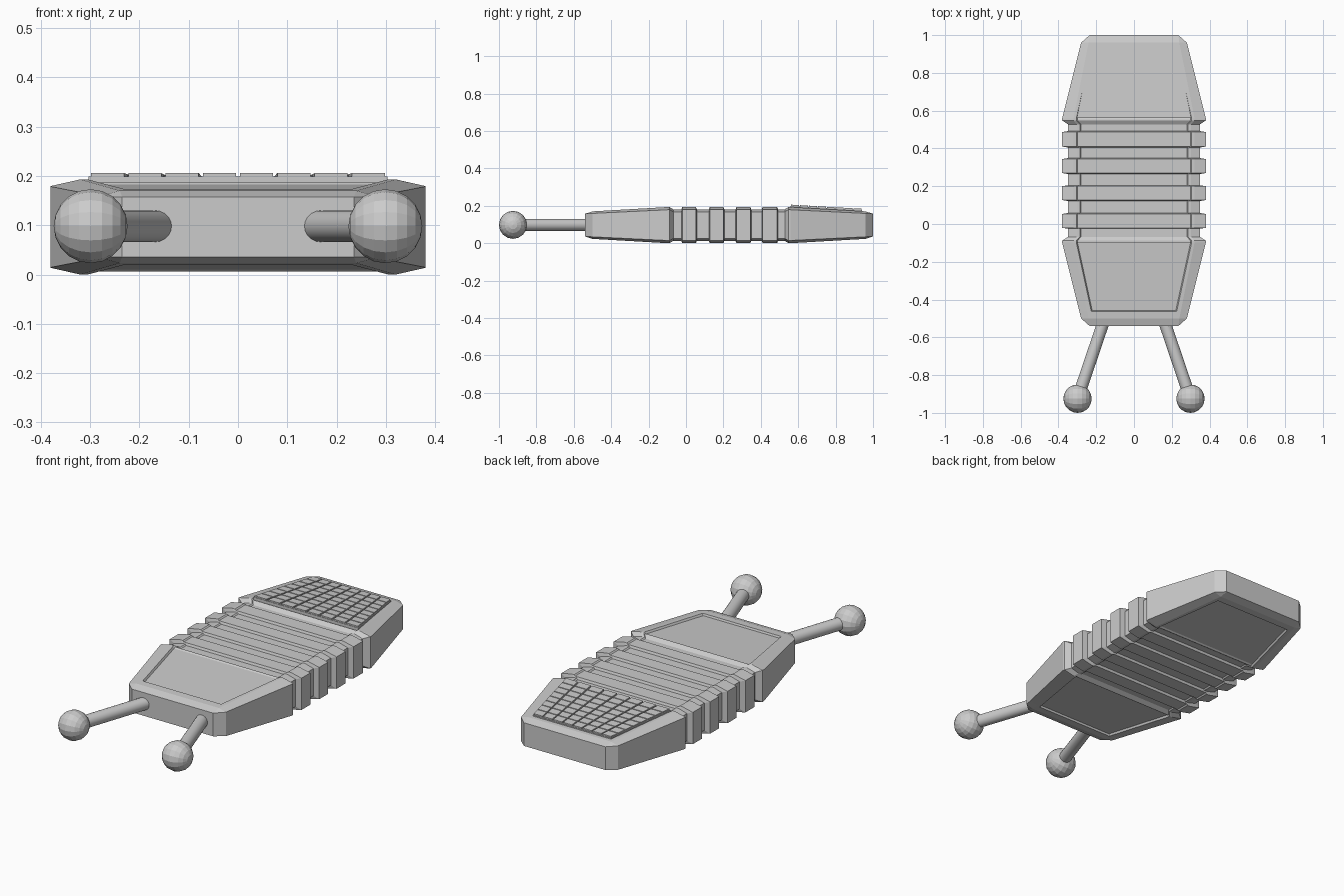
import bpy, bmesh, math
from mathutils import Vector

if "Cube" in bpy.data.objects:
    bpy.data.objects.remove(bpy.data.objects["Cube"])

ZC = 0.0965          # mid-height of the body
YM = 0.23            # body is symmetric about this y


def make_object(name, bm):
    bmesh.ops.remove_doubles(bm, verts=bm.verts, dist=0.0002)
    bmesh.ops.recalc_face_normals(bm, faces=bm.faces)
    me = bpy.data.meshes.new(name)
    bm.to_mesh(me)
    bm.free()
    ob = bpy.data.objects.new(name, me)
    bpy.context.collection.objects.link(ob)
    return ob


def lerp(a, b, t):
    return a + (b - a) * t


# Body sections: y, side x, side height, ridge x, ridge height, panel x, panel height
def end_section(y, sunk):
    t = (y + 0.50) / 0.40
    ridge = lerp(0.0735, 0.0965, t)
    return (y, lerp(0.28, 0.38, t), lerp(0.0625, 0.082, t), lerp(0.24, 0.32, t), ridge,
            lerp(0.218, 0.305, t), ridge - sunk)


def mid_section(y, inset):
    return (y, 0.38 - inset, 0.083 - inset * 0.4, 0.32 - inset * 0.6, 0.0965 - inset * 0.4,
            0.305 - inset * 0.6, 0.0905 - inset * 0.4)


half = [(-0.54, 0.235, 0.0605, 0.235, 0.0605, 0.218, 0.0605),
        end_section(-0.50, 0), end_section(-0.462, 0), end_section(-0.458, 0.01),
        end_section(-0.10, 0.01), mid_section(-0.094, 0), mid_section(-0.088, 0),
        mid_section(-0.068, 0.03)]
sections = list(half)
for rib in (-0.02, 0.053), (0.127, 0.2), (0.27, 0.344), (0.41, 0.487):
    a, b = rib
    sections += [mid_section(a - 0.005, 0.03), mid_section(a, 0),
                 mid_section(b, 0), mid_section(b + 0.005, 0.03)]
sections += [(2 * YM - s[0],) + s[1:] for s in reversed(half)]

# Ribbed body, lofted through the sections
bm = bmesh.new()
rings = []
for y, w, hs, xr, hr, xp, hp in sections:
    quarter = [(w, hs), (xr, hr), (xp, hr), (xp - 0.006, hp)]
    top = quarter + [(-x, z) for x, z in reversed(quarter)]
    loop = top + [(x, -z) for x, z in reversed(top)]
    rings.append([bm.verts.new((x, y, ZC + z)) for x, z in loop])
for r0, r1 in zip(rings, rings[1:]):
    n = len(r0)
    for i in range(n):
        j = (i + 1) % n
        bm.faces.new((r0[i], r0[j], r1[j], r1[i]))
bm.faces.new(rings[0])
bm.faces.new(rings[-1])
make_object("ribbed_body", bm)


# Sloped rear grille: base plate plus a grid of raised tiles
def grille_point(u, v, drop):
    y = lerp(0.56, 0.94, v)
    return (u * lerp(0.303, 0.225, v), y, lerp(0.206, 0.184, v) - drop)


def add_tile(bm, u0, u1, v0, v1, top, bottom):
    corners = [(u0, v0), (u1, v0), (u1, v1), (u0, v1)]
    t = [bm.verts.new(grille_point(u, v, top)) for u, v in corners]
    b = [bm.verts.new(grille_point(u, v, bottom)) for u, v in corners]
    bm.faces.new(t)
    bm.faces.new(b)
    for i in range(4):
        j = (i + 1) % 4
        bm.faces.new((t[i], t[j], b[j], b[i]))


bm = bmesh.new()
add_tile(bm, -1, 1, 0, 1, 0.007, 0.035)
make_object("grille_base", bm)
bm = bmesh.new()
N = 8
GAP = 0.007
for i in range(N):
    for j in range(N):
        add_tile(bm, -1 + 2 * i / N + GAP * 2, -1 + 2 * (i + 1) / N - GAP * 2,
                 j / N + GAP, (j + 1) / N - GAP, 0.0, 0.009)
make_object("grille_tiles", bm)

# Two splayed front prongs with ball tips
for side, label in ((-1, "left"), (1, "right")):
    start = Vector((side * 0.155, -0.50, 0.098))
    tip = Vector((side * 0.299, -0.925, 0.098))
    axis = tip - start
    bpy.ops.mesh.primitive_cylinder_add(vertices=20, radius=0.032, depth=axis.length,
                                        location=(start + tip) / 2,
                                        rotation=axis.to_track_quat('Z', 'Y').to_euler())
    rod = bpy.context.object
    rod.name = label + "_prong"
    bpy.ops.object.shade_smooth_by_angle(angle=math.radians(40))
    bpy.ops.mesh.primitive_uv_sphere_add(segments=16, ring_count=10, radius=0.075,
                                         location=tip, rotation=(0, math.pi / 2, 0))
    bpy.context.object.name = label + "_ball_tip"
